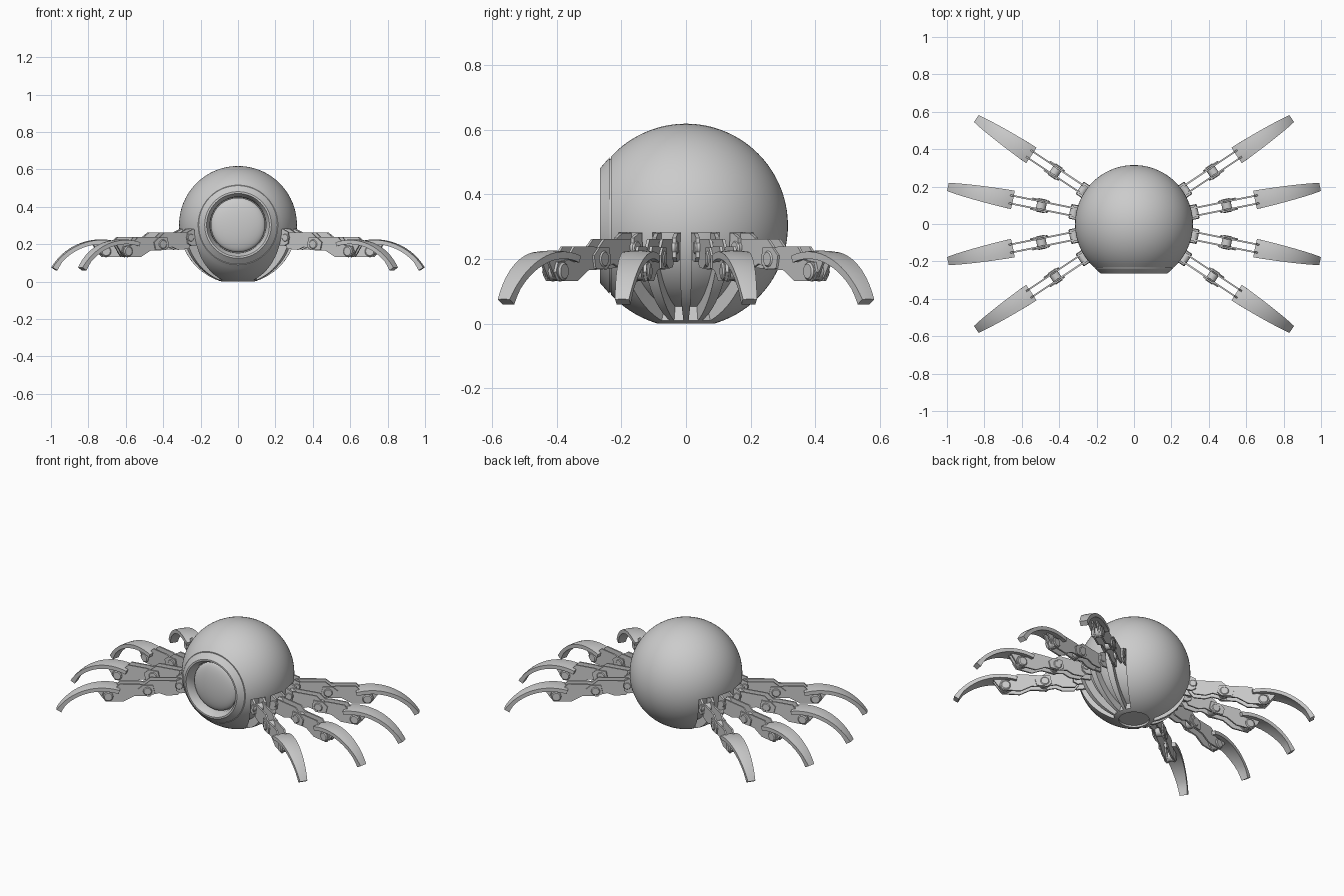
import bpy, bmesh
from math import sin, cos, pi, radians, sqrt
from mathutils import Matrix, Vector

if "Cube" in bpy.data.objects:
    bpy.data.objects.remove(bpy.data.objects["Cube"])

R, CZ = 0.315, 0.303
AZIMUTHS = [a + s for s in (0, 180) for a in (-33.75, -11.25, 11.25, 33.75)]


def make(name, bm, angle=35):
    bmesh.ops.recalc_face_normals(bm, faces=bm.faces[:])
    me = bpy.data.meshes.new(name)
    bm.to_mesh(me)
    bm.free()
    ob = bpy.data.objects.new(name, me)
    bpy.context.collection.objects.link(ob)
    smooth(ob, angle)
    return ob


def smooth(ob, angle=35):
    bpy.ops.object.select_all(action='DESELECT')
    ob.select_set(True)
    bpy.context.view_layer.objects.active = ob
    bpy.ops.object.shade_smooth_by_angle(angle=radians(angle))


def loft(bm, rings, mat=None):
    """Skin closed rings of points and cap both ends."""
    vs = [[bm.verts.new(mat @ Vector(p) if mat else p) for p in r] for r in rings]
    n = len(vs[0])
    for a, b in zip(vs, vs[1:]):
        for i in range(n):
            bm.faces.new((a[i], a[(i + 1) % n], b[(i + 1) % n], b[i]))
    bm.faces.new(vs[0])
    bm.faces.new(vs[-1][::-1])


def plate(bm, outline, y, t):
    loft(bm, [[(x, y - t / 2, z) for x, z in outline], [(x, y + t / 2, z) for x, z in outline]])


def pin(bm, x, z, r, half):
    loft(bm, [[(x + k * cos(i * pi / 10), y, z + k * sin(i * pi / 10)) for i in range(20)]
              for y, k in ((-half, r * .8), (-half + .005, r), (half - .005, r), (half, r * .8))])


def lathe_y(name, prof, n=96):
    """Revolve (radius, y) points around the y axis through the body centre."""
    bm = bmesh.new()
    vs = [bm.verts.new((r, y, CZ)) for r, y in prof]
    es = [bm.edges.new(e) for e in zip(vs, vs[1:])]
    bmesh.ops.spin(bm, geom=vs + es, cent=(0, 0, CZ), axis=(0, 1, 0), angle=2 * pi, steps=n)
    bmesh.ops.remove_doubles(bm, verts=bm.verts[:], dist=1e-4)
    return bm


def patch_rings(cx, cz, r_in, r_out, a0, a1, w0, w1, n=16, tip=0.0):
    """Tapered strip of a spherical shell running along an arc."""
    rings = []
    for k in range(n + 1):
        t = k / n
        a = radians(a0 + (a1 - a0) * t)
        w = w0 + (w1 - w0) * t ** 1.4
        inner = r_in - tip * max(0, (t - .85) / .15)
        pts = [(r_out, s) for s in (-1, -.5, 0, .5, 1)] + [(inner, s) for s in (1, .5, 0, -.5, -1)]
        rings.append([(cx + sqrt(r * r - (s * w) ** 2) * cos(a), s * w,
                       cz + sqrt(r * r - (s * w) ** 2) * sin(a)) for r, s in pts])
    return rings


# body: ball with a flat front, seam groove and eye socket
seam = lambda y: (sqrt(R * R - y * y), y)
prof = [(0, R)] + [(R * sin(i * pi / 64), R * cos(i * pi / 64)) for i in range(1, 48)]
prof = [p for p in prof if p[1] > -.225]
prof += [seam(-.232), (.207, -.232), (.205, -.237), (.21, -.237), (.178, -.265),
         (.168, -.265), (.150, -.235), (.148, -.20), (0, -.20)]
bm = lathe_y("body", prof)
cut = bmesh.ops.bisect_plane(bm, geom=bm.verts[:] + bm.edges[:] + bm.faces[:], dist=1e-5,
                             plane_co=(0, 0, 0), plane_no=(0, 0, 1), clear_inner=True)
bmesh.ops.holes_fill(bm, edges=[e for e in bm.edges if e.is_boundary])
body = make("body", bm)

# leg storage slots and base recess, cut from the ball
bm = bmesh.new()
for az in AZIMUTHS:
    rot = Matrix.Rotation(radians(az), 4, 'Z')
    loft(bm, patch_rings(0, CZ, .268, .345, -4, -69, .044, .015), rot)
loft(bm, [[(.085 * cos(i * pi / 24), .085 * sin(i * pi / 24), z) for i in range(48)] for z in (-.02, .012)])
cutter = make("slot_cutter", bm)
cutter.hide_render = True
mod = body.modifiers.new("slots", 'BOOLEAN')
mod.operation, mod.solver, mod.object = 'DIFFERENCE', 'EXACT', cutter
bpy.ops.object.select_all(action='DESELECT')
bpy.context.view_layer.objects.active = body
bpy.ops.object.modifier_apply(modifier="slots")
bpy.data.objects.remove(cutter)
smooth(body)

# eye lens: shallow dome in the socket
dome = [(.145 * sin(i * pi / 24), -.215 - .035 * cos(i * pi / 24)) for i in range(13)]
make("eye_lens", lathe_y("eye_lens", dome + [(.145, -.199)]))

# leg master: hinge bracket, two pairs of side plates, pins and claw lug
bm = bmesh.new()
for s in (-1, 1):
    plate(bm, [(.262, .20), (.262, .28), (.315, .28), (.345, .265), (.345, .205), (.32, .19)], s * .031, .012)
    plate(bm, [(.31, .21), (.31, .255), (.34, .262), (.49, .262), (.535, .225), (.535, .18),
               (.51, .168), (.44, .185), (.40, .17), (.335, .175)], s * .021, .009)
    plate(bm, [(.475, .185), (.48, .225), (.55, .238), (.66, .238), (.70, .195), (.75, .19),
               (.762, .16), (.74, .132), (.64, .132), (.58, .165), (.50, .168)], s * .0215, .009)
    plate(bm, [(.69, .15), (.67, .20), (.70, .218), (.80, .21), (.755, .145), (.72, .13)], s * .013, .008)
    # knuckle cheeks outside the middle joint
    plate(bm, [(.465, .19), (.475, .235), (.53, .235), (.56, .21), (.55, .17), (.49, .168)], s * .029, .008)
pin(bm, .328, .235, .022, .04)
pin(bm, .505, .20, .026, .037)
pin(bm, .725, .162, .028, .034)
links = make("leg_links", bm)

# claw master: piece of ball shell that closes the slot when folded
bm = bmesh.new()
loft(bm, patch_rings(.746, -.089, .293, R, 106, 31.5, .050, .022, 20, .008))
claw = make("leg_claw", bm, 40)

# eight legs around the ball
for i, az in enumerate(AZIMUTHS):
    for ob in (links, claw):
        leg = ob if i == 0 else ob.copy()
        if i:
            bpy.context.collection.objects.link(leg)
for ob_name in ("leg_links", "leg_claw"):
    group = sorted((o for o in bpy.data.objects if o.name.startswith(ob_name)), key=lambda o: o.name)
    for ob, az in zip(group, AZIMUTHS):
        ob.rotation_euler.z = radians(az)
